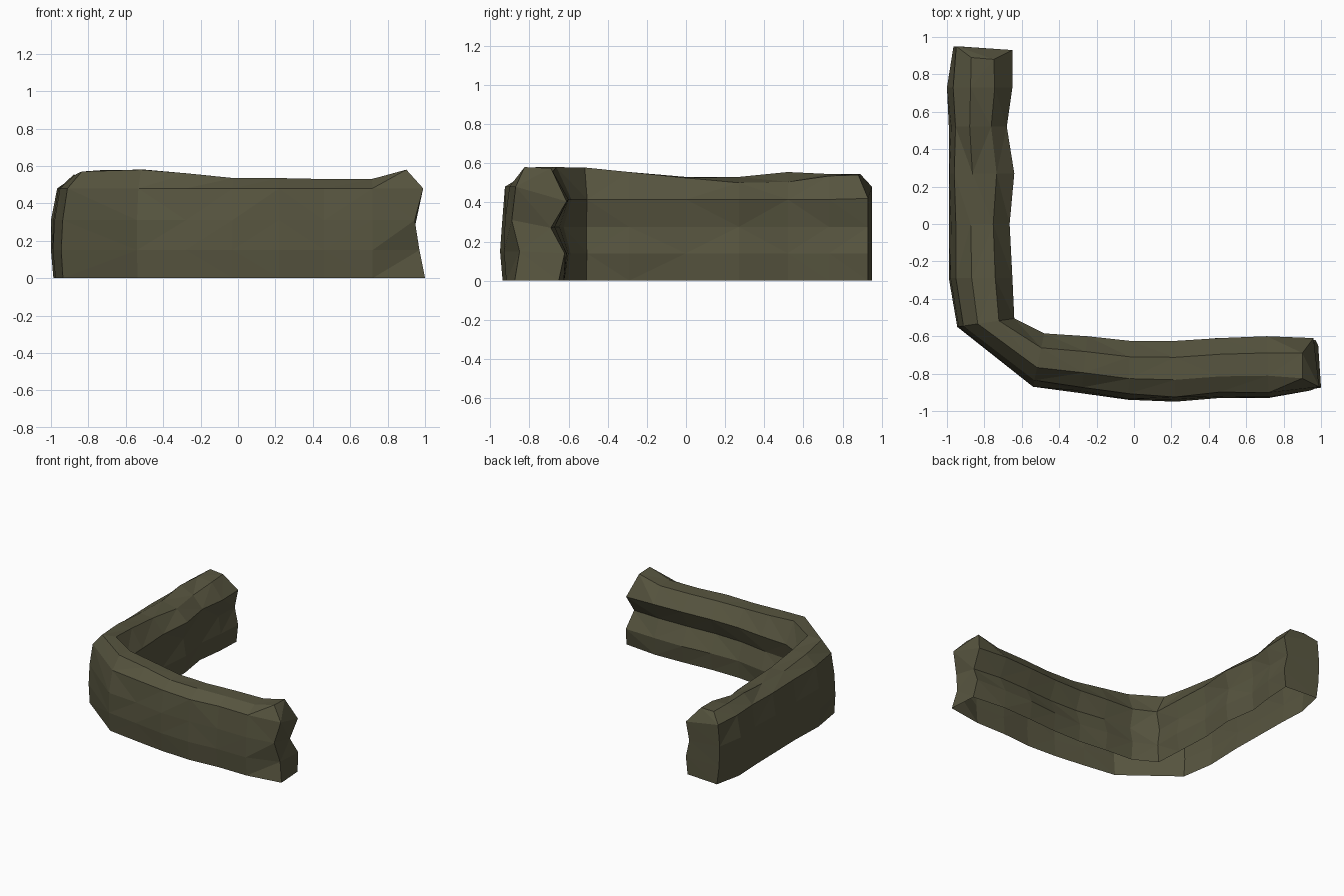
import bpy
import bmesh
import random

if "Cube" in bpy.data.objects:
    bpy.data.objects.remove(bpy.data.objects["Cube"])

random.seed(4)

# Cross-section: (height, fraction of the way from outer to inner edge)
PROFILE = [(0, .05), (.15, 0), (.31, .02), (.48, .10),
           (None, .36), (None, .73),
           (.415, 1), (.275, None), (.14, .98), (0, .93)]

# Stations: outer x, y, inner x, y, outer top z, inner top z, groove fraction
STATIONS = [
    (-1.0, .73, -.65, .73, .545, .535, .92),
    (-.99, .52, -.68, .52, .555, .505, .93),
    (-.99, .27, -.64, .27, .53, .50, .92),
    (-.99, 0, -.665, 0, .53, .525, .92),
    (-.99, -.29, -.65, -.29, .555, .555, .92),
    (-.945, -.55, -.64, -.505, .57, .578, .90),
    (-.54, -.87, -.48, -.585, .58, .58, .84),
    (-.28, -.905, -.25, -.60, .56, .555, .83),
    (-.03, -.94, -.02, -.625, .535, .535, .82),
    (.22, -.95, .22, -.625, .535, .53, .82),
    (.46, -.93, .46, -.61, .53, .53, .80),
    (.72, -.93, .71, -.60, .53, .53, .78),
]

# End rings, same point order as the profile
BACK_END = [(-.94, .95, 0), (-.96, .95, .15), (-.965, .95, .31), (-.95, .95, .48),
            (-.87, .89, .545), (-.75, .88, .54),
            (-.65, .93, .42), (-.68, .93, .275), (-.65, .93, .14), (-.665, .93, 0)]
RIGHT_END = [(1.0, -.875, 0), (.97, -.85, .15), (.945, -.89, .31), (.99, -.87, .48),
             (.90, -.825, .58), (.90, -.69, .575),
             (.96, -.61, .405), (.945, -.69, .27), (.97, -.62, .14), (.985, -.65, 0)]


def ring(station):
    ox, oy, ix, iy, zo, zi, groove = station
    pts = []
    for k, (z, f) in enumerate(PROFILE):
        if z is None:
            z = zo if k == 4 else zi
        if f is None:
            f = groove
        if k in (0, 2, 3, 7, 8):            # rough stone irregularity
            f += random.uniform(-.025, .025)
        f = max(0, f)
        pts.append((ox + (ix - ox) * f, oy + (iy - oy) * f, z))
    return pts


# Sweep the rings along the L-shaped path; the underside stays open
bm = bmesh.new()
rings = [[bm.verts.new(p) for p in r]
         for r in [BACK_END] + [ring(s) for s in STATIONS] + [RIGHT_END]]
n = len(PROFILE)
for a, b in zip(rings, rings[1:]):
    for k in range(n - 1):
        bm.faces.new((a[k], b[k], b[k + 1], a[k + 1]))

# End caps as strips of quads across the section
for r, flip in ((rings[0], False), (rings[-1], True)):
    for k in range(n // 2 - 1):
        quad = [r[k], r[k + 1], r[n - 2 - k], r[n - 1 - k]]
        bm.faces.new(quad[::-1] if flip else quad)

bmesh.ops.triangulate(bm, faces=bm.faces[:], quad_method='SHORT_EDGE')
mesh = bpy.data.meshes.new("corner_wall")
bm.to_mesh(mesh)
bm.free()

wall = bpy.data.objects.new("corner_wall", mesh)
bpy.context.collection.objects.link(wall)

olive = bpy.data.materials.new("dark_olive")
olive.diffuse_color = (.095, .09, .05, 1)
olive.use_nodes = True
olive.node_tree.nodes["Principled BSDF"].inputs["Base Color"].default_value = olive.diffuse_color
mesh.materials.append(olive)
